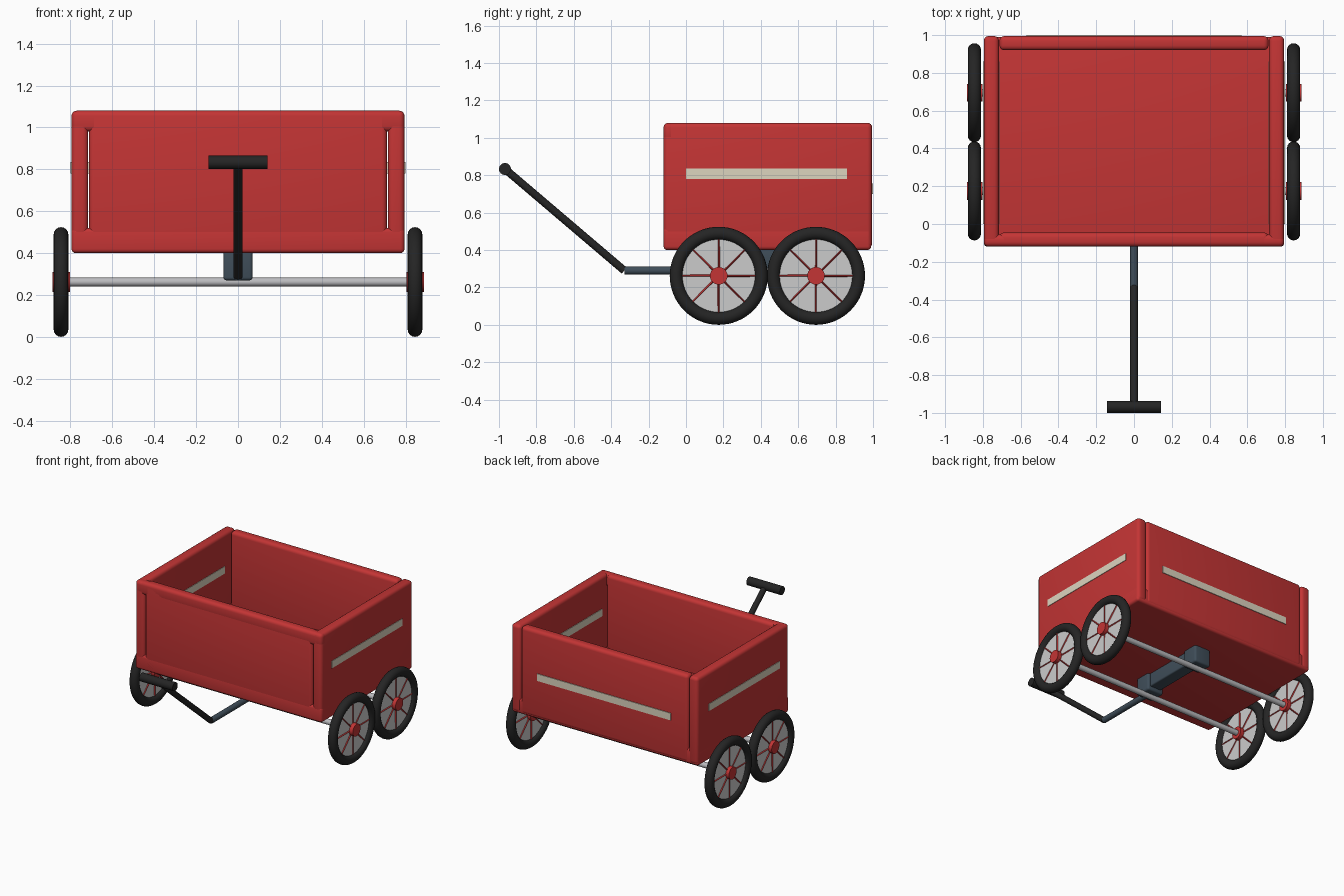
import bpy, bmesh, math
from mathutils import Vector

if "Cube" in bpy.data.objects:
    bpy.data.objects.remove(bpy.data.objects["Cube"])


def material(name, r, g, b):
    m = bpy.data.materials.new(name)
    m.diffuse_color = (r, g, b, 1)
    m.use_nodes = True
    m.node_tree.nodes["Principled BSDF"].inputs["Base Color"].default_value = m.diffuse_color
    return m


RED = material("red_paint", 0.55, 0.035, 0.035)
BLACK = material("black_rubber", 0.018, 0.018, 0.018)
SLATE = material("slate_metal", 0.05, 0.075, 0.10)
CREAM = material("cream_stripe", 0.72, 0.66, 0.52)
WHITE = material("white_disc", 0.65, 0.65, 0.66)
STEEL = material("steel", 0.5, 0.5, 0.52)


def finish(name, bm, mat):
    bmesh.ops.recalc_face_normals(bm, faces=bm.faces)
    me = bpy.data.meshes.new(name)
    bm.to_mesh(me)
    bm.free()
    ob = bpy.data.objects.new(name, me)
    bpy.context.collection.objects.link(ob)
    me.materials.append(mat)
    bpy.context.view_layer.objects.active = ob
    for o in bpy.context.selected_objects:
        o.select_set(False)
    ob.select_set(True)
    bpy.ops.object.shade_smooth_by_angle(angle=math.radians(35))
    return ob


def box(name, x, y, z, mat, bevel=0.0):
    bm = bmesh.new()
    bmesh.ops.create_cube(bm, size=1)
    for v in bm.verts:
        v.co = [(a[0] + a[1]) / 2 + c * (a[1] - a[0]) for a, c in zip((x, y, z), v.co)]
    if bevel:
        bmesh.ops.bevel(bm, geom=bm.edges[:], offset=bevel, segments=4,
                        profile=0.5, affect='EDGES')
    return finish(name, bm, mat)


def add_rod(bm, a, b, r, sides=24):
    a, b = Vector(a), Vector(b)
    rot = (b - a).to_track_quat('Z', 'Y').to_matrix().to_4x4()
    rot.translation = (a + b) / 2
    bmesh.ops.create_cone(bm, cap_ends=True, segments=sides, radius1=r, radius2=r,
                          depth=(b - a).length, matrix=rot)


def rod(name, a, b, r, mat):
    bm = bmesh.new()
    add_rod(bm, a, b, r)
    return finish(name, bm, mat)


def lathe_x(name, cx, cy, cz, profile, mat, steps=64):
    # closed (x offset, radius) profile spun round the x axis
    bm = bmesh.new()
    rings = []
    for i in range(steps):
        t = 2 * math.pi * i / steps
        rings.append([bm.verts.new((cx + u, cy + r * math.sin(t), cz - r * math.cos(t)))
                      for u, r in profile])
    n = len(profile)
    for i in range(steps):
        p, q = rings[i], rings[(i + 1) % steps]
        for j in range(n):
            k = (j + 1) % n
            bm.faces.new((p[j], p[k], q[k], q[j]))
    return finish(name, bm, mat)


# Wagon bed: floor tray and walls with rounded edges
box("floor_tray", (-0.795, 0.795), (-0.12, 0.99), (0.40, 0.52), RED, 0.02)
box("front_wall", (-0.712, 0.712), (-0.12, -0.045), (0.41, 1.08), RED, 0.025)
box("front_rail", (-0.795, 0.795), (-0.12, -0.055), (0.98, 1.08), RED, 0.025)
box("back_wall", (-0.712, 0.712), (0.92, 0.995), (0.41, 1.08), RED, 0.025)
box("back_stripe", (-0.57, 0.57), (0.98, 1.0), (0.70, 0.755), CREAM)
for s, side in ((-1, "left"), (1, "right")):
    box(side + "_wall", sorted((s * 0.715, s * 0.795)), (-0.12, 0.995), (0.41, 1.08), RED, 0.025)
    box(side + "_stripe", sorted((s * 0.711, s * 0.799)), (0.0, 0.86), (0.78, 0.835), CREAM)

# Chassis: beam, axle blocks, axles
WHEEL_Z, WHEEL_R, WHEEL_X = 0.262, 0.262, 0.845
box("chassis_beam", (-0.05, 0.05), (0.13, 0.72), (0.30, 0.41), SLATE, 0.01)
for y, end in ((0.175, "front"), (0.695, "rear")):
    box(end + "_axle_block", (-0.07, 0.07), (y - 0.065, y + 0.065), (0.27, 0.41), SLATE, 0.015)
    rod(end + "_axle", (-0.85, y, WHEEL_Z), (0.85, y, WHEEL_Z), 0.021, STEEL)

    # Wheels: tyre, disc, spokes and hub
    for s, side in ((-1, "left"), (1, "right")):
        x = s * WHEEL_X
        tag = end + "_" + side + "_"
        tyre = [(0.035 * math.cos(a), WHEEL_R - 0.035 + 0.035 * math.sin(a))
                for a in (2 * math.pi * k / 16 for k in range(16))]
        lathe_x(tag + "tyre", x, y, WHEEL_Z, tyre, BLACK)
        rod(tag + "disc", (x - 0.012, y, WHEEL_Z), (x + 0.012, y, WHEEL_Z), 0.21, WHITE)
        bm = bmesh.new()
        for k in range(8):
            a = k * math.pi / 4
            add_rod(bm, (x, y, WHEEL_Z),
                    (x, y + 0.205 * math.cos(a), WHEEL_Z + 0.205 * math.sin(a)), 0.019, 4)
        for v in bm.verts:
            v.co.x = x + max(-0.018, min(0.018, v.co.x - x))
        for v in bm.verts:  # slim the spokes in the wheel plane
            d = Vector((v.co.y - y, v.co.z - WHEEL_Z))
            if d.length > 0.1:
                a = round(math.atan2(d.y, d.x) / (math.pi / 4)) * math.pi / 4
                axis = Vector((math.cos(a), math.sin(a)))
                along = axis * d.dot(axis)
                d = along + (d - along) * 0.55
                v.co.y, v.co.z = y + d.x, WHEEL_Z + d.y
        finish(tag + "spokes", bm, RED)
        rod(tag + "hub", (x - 0.04, y, WHEEL_Z), (x + 0.043, y, WHEEL_Z), 0.047, RED)

# Pull handle
rod("tow_bar", (0, -0.33, 0.29), (0, 0.15, 0.29), 0.022, SLATE)
rod("handle_shaft", (0, -0.33, 0.29), (0, -0.968, 0.833), 0.021, BLACK)
rod("handle_grip", (-0.142, -0.968, 0.833), (0.142, -0.968, 0.833), 0.032, BLACK)
